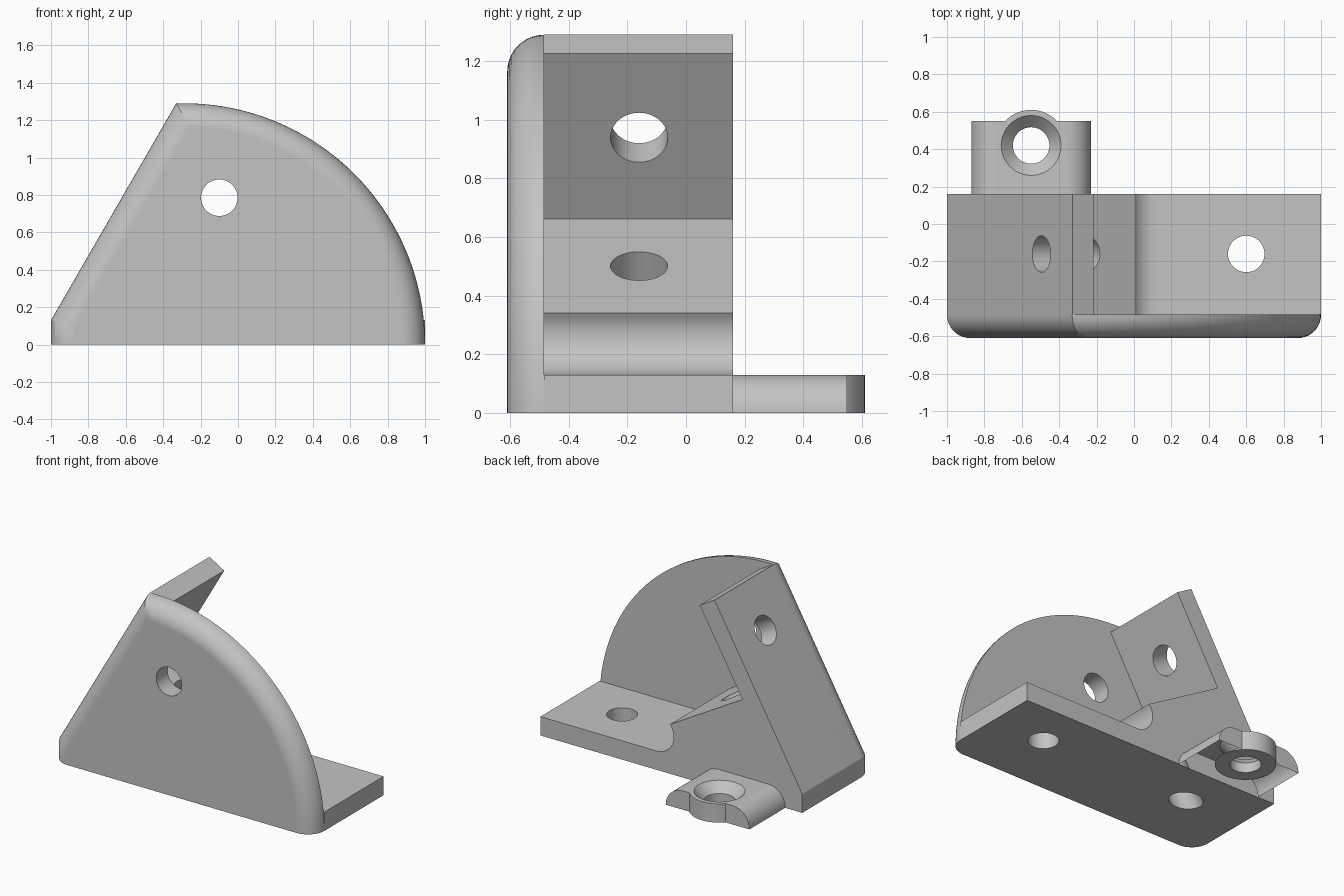
import bpy, bmesh
from math import sin, cos, pi, sqrt, atan2, radians
from mathutils import Vector

if "Cube" in bpy.data.objects:
    bpy.data.objects.remove(bpy.data.objects["Cube"])

grey = bpy.data.materials.new("plain grey")
grey.use_nodes = True
grey.diffuse_color = (0.55, 0.55, 0.55, 1)
grey.node_tree.nodes["Principled BSDF"].inputs["Base Color"].default_value = grey.diffuse_color

THICK = 0.13            # wall thickness
HOLE = 0.0975           # screw hole radius
MID, BACK, SEAM = -0.16, 0.16, -0.485
UP = Vector((0.5, 0, sqrt(0.75)))       # direction along the leaning wall
IN = Vector((sqrt(0.75), 0, -0.5))      # direction into the leaning wall


def finish(name, bm):
    bmesh.ops.recalc_face_normals(bm, faces=bm.faces)
    mesh = bpy.data.meshes.new(name)
    bm.to_mesh(mesh)
    bm.free()
    mesh.materials.append(grey)
    ob = bpy.data.objects.new(name, mesh)
    bpy.context.collection.objects.link(ob)
    return ob


def loft(name, rings):
    """Skin a list of equal-length closed rings and cap both ends."""
    bm = bmesh.new()
    loops = [[bm.verts.new(p) for p in ring] for ring in rings]
    for a, b in zip(loops, loops[1:]):
        for i in range(len(a)):
            j = (i + 1) % len(a)
            bm.faces.new((a[i], a[j], b[j], b[i]))
    bm.faces.new(loops[0])
    bm.faces.new(loops[-1])
    return finish(name, bm)


def prism(name, outline, y0, y1):
    return loft(name, [[(x, y, z) for x, z in outline] for y in (y0, y1)])


def arc(cx, cz, r, a0, a1, n):
    steps = [a0 + (a1 - a0) * i / n for i in range(n + 1)]
    return [(cx + r * cos(a), cz + r * sin(a)) for a in steps]


def cone(name, centre, axis, r1, r2, depth):
    bm = bmesh.new()
    bmesh.ops.create_cone(bm, cap_ends=True, segments=64, radius1=r1, radius2=r2, depth=depth)
    rot = Vector((0, 0, 1)).rotation_difference(Vector(axis)).to_matrix()
    bmesh.ops.rotate(bm, verts=bm.verts, matrix=rot)
    bmesh.ops.translate(bm, verts=bm.verts, vec=Vector(centre))
    return finish(name, bm)


def combine(target, other, operation):
    mod = target.modifiers.new(operation, 'BOOLEAN')
    mod.operation, mod.solver, mod.object = operation, 'EXACT', other
    bpy.context.view_layer.objects.active = target
    bpy.ops.object.modifier_apply(modifier=mod.name)
    bpy.data.objects.remove(other)


# Base slab, concave fillet, sloped wedge and leaning wall as one profile
foot = Vector((-1, 0, THICK))
top = foot + UP * 1.34
inner_top = top + IN * THICK
wedge = inner_top - UP * 0.652
tip = wedge + IN * 0.64
fillet_z = 2 * THICK
rise = tip.z - fillet_z
fillet_x = tip.x + sqrt(THICK ** 2 - rise ** 2)
fillet = arc(fillet_x, fillet_z, THICK, 1.5 * pi, pi - atan2(rise, fillet_x - tip.x), 16)
outline = [(-1, 0), (1, 0), (1, THICK)] + fillet
outline += [(p.x, p.z) for p in (wedge, inner_top, top, foot)]
bracket = prism("bracket", outline, SEAM, BACK)

# Front plate with a rounded front edge
ROUND, RADIUS, CX = 0.125, 1.29, -0.29


def plate_ring(t):
    d = ROUND * (1 - cos(t))
    y = SEAM - ROUND * sin(t)
    r = RADIUS - d
    start = Vector((-1 + d, 0, THICK + (IN.x * d - d) / 0.5))
    rel = start - Vector((CX, 0, 0))
    b = rel.dot(UP)
    end = rel + UP * (-b + sqrt(b * b - rel.dot(rel) + r * r))
    pts = [(-1 + d, 0)] + arc(CX, 0, r, 0, atan2(end.z, end.x), 48) + [(start.x, start.z)]
    return [(x, y, z) for x, z in pts]


plate = loft("front_plate", [plate_ring(pi / 2 * i / 10) for i in range(11)])
combine(bracket, plate, 'UNION')

# Rear tab with rounded long edges and a round boss
TAB_X, TAB_Y = -0.55, 0.42
tab_outline = arc(TAB_X + 0.19, 0, THICK, 0, pi / 2, 12) + arc(TAB_X - 0.19, 0, THICK, pi / 2, pi, 12)
combine(bracket, prism("rear_tab", tab_outline, 0.1, 0.55), 'UNION')
boss = cone("tab_boss", (TAB_X, TAB_Y, THICK / 2), (0, 0, 1), 0.19, 0.19, THICK)
combine(bracket, boss, 'UNION')

# Screw holes: front plate, base, leaning wall, wedge, tab
wall_hole = foot + UP * 1.01 + IN * THICK / 2
wedge_hole = wedge + IN * 0.32
wedge_hole.y = wall_hole.y = MID
for centre, axis, depth in (
        ((-0.1, -0.55, 0.785), (0, 1, 0), 0.4),
        ((0.6, MID, 0.06), (0, 0, 1), 0.4),
        (wall_hole, IN, 0.4),
        (wedge_hole - UP * 0.35, UP, 1.1),
        ((TAB_X, TAB_Y, 0.06), (0, 0, 1), 0.4)):
    combine(bracket, cone("hole_cutter", centre, axis, HOLE, HOLE, depth), 'DIFFERENCE')

# Countersink in the tab
sink = cone("countersink_cutter", (TAB_X, TAB_Y, THICK - 0.03), (0, 0, 1), 0.08, 0.18, 0.1)
combine(bracket, sink, 'DIFFERENCE')

# Smooth curved faces, crisp flats
bpy.ops.object.select_all(action='DESELECT')
bracket.select_set(True)
bpy.context.view_layer.objects.active = bracket
bpy.ops.object.shade_smooth_by_angle(angle=radians(25))
weighted = bracket.modifiers.new("flat_normals", 'WEIGHTED_NORMAL')
weighted.keep_sharp = True
